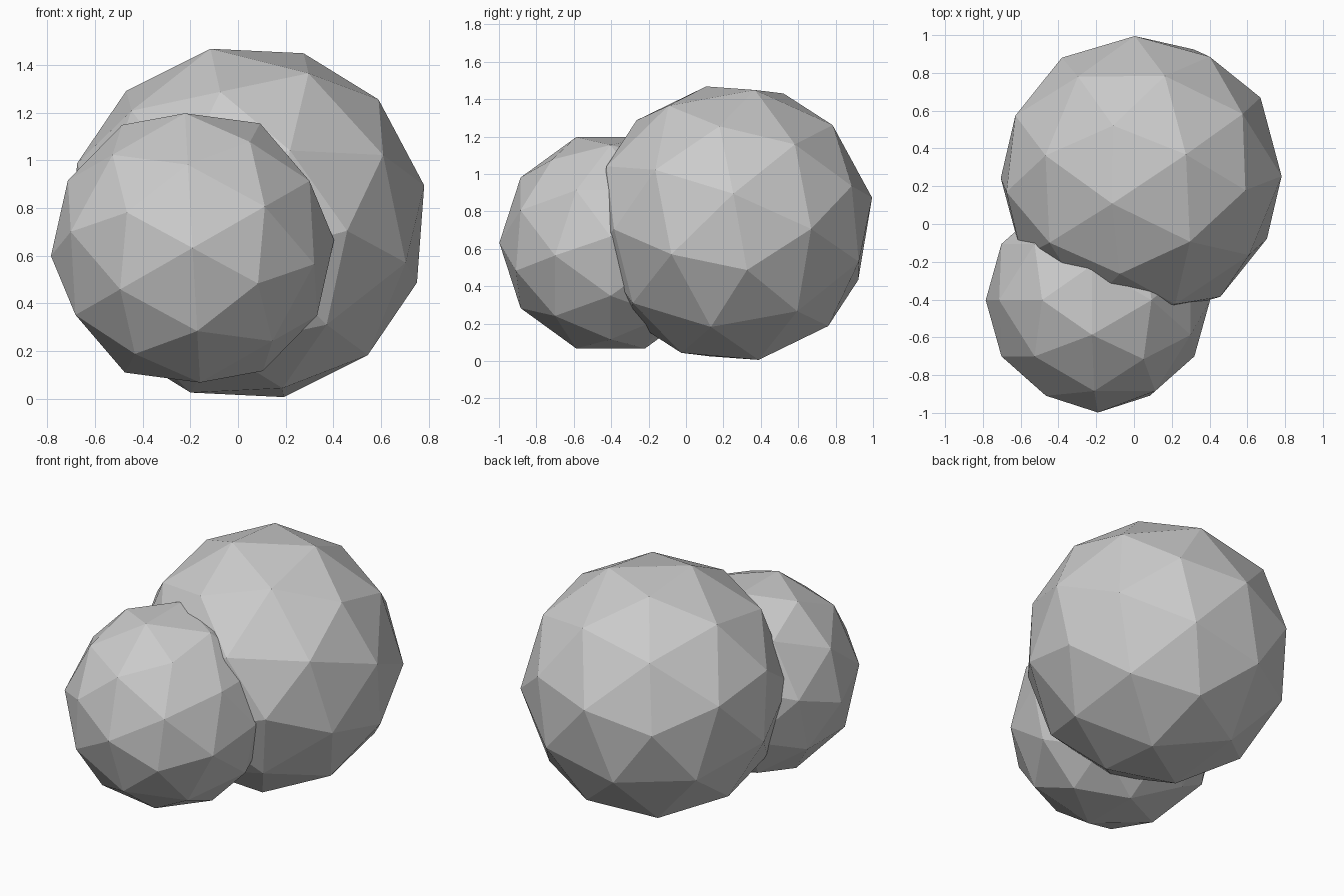
import bpy, bmesh
from mathutils import Vector, Matrix

if "Cube" in bpy.data.objects:
    bpy.data.objects.remove(bpy.data.objects["Cube"])


def frame(a, z):
    """Right-handed orthonormal frame from a main axis and a rough second axis."""
    a = a.normalized()
    z = (z - a * z.dot(a)).normalized()
    return Matrix((a, z.cross(a), z)).transposed()


def faceted_ball(name, centre, radius, edge_axis, side_axis):
    """Icosphere turned so that an edge midpoint faces edge_axis."""
    bm = bmesh.new()
    bmesh.ops.create_icosphere(bm, subdivisions=2, radius=radius)
    # two neighbouring five-sided corners give the ball's own axes
    corners = [v.co.copy() for v in bm.verts if len(v.link_edges) == 5]
    p = corners[0]
    q = min(corners[1:], key=lambda c: (c - p).length)
    turn = frame(Vector(edge_axis), Vector(side_axis)) @ frame(p + q, p - q).transposed()
    bmesh.ops.transform(bm, matrix=turn.to_4x4(), verts=bm.verts)
    mesh = bpy.data.meshes.new(name)
    bm.to_mesh(mesh)
    bm.free()
    ob = bpy.data.objects.new(name, mesh)
    ob.location = centre
    bpy.context.collection.objects.link(ob)
    return ob


# big ball at the back
faceted_ball("large_ball", (0.038, 0.248, 0.737), 0.76,
             (0.979, 0.007, 0.207), (-0.193, -0.184, 0.961))

# smaller ball pushed into its front left
faceted_ball("small_ball", (-0.191, -0.403, 0.632), 0.595,
             (0.879, 0, -0.477), (0.477, 0, 0.879))
